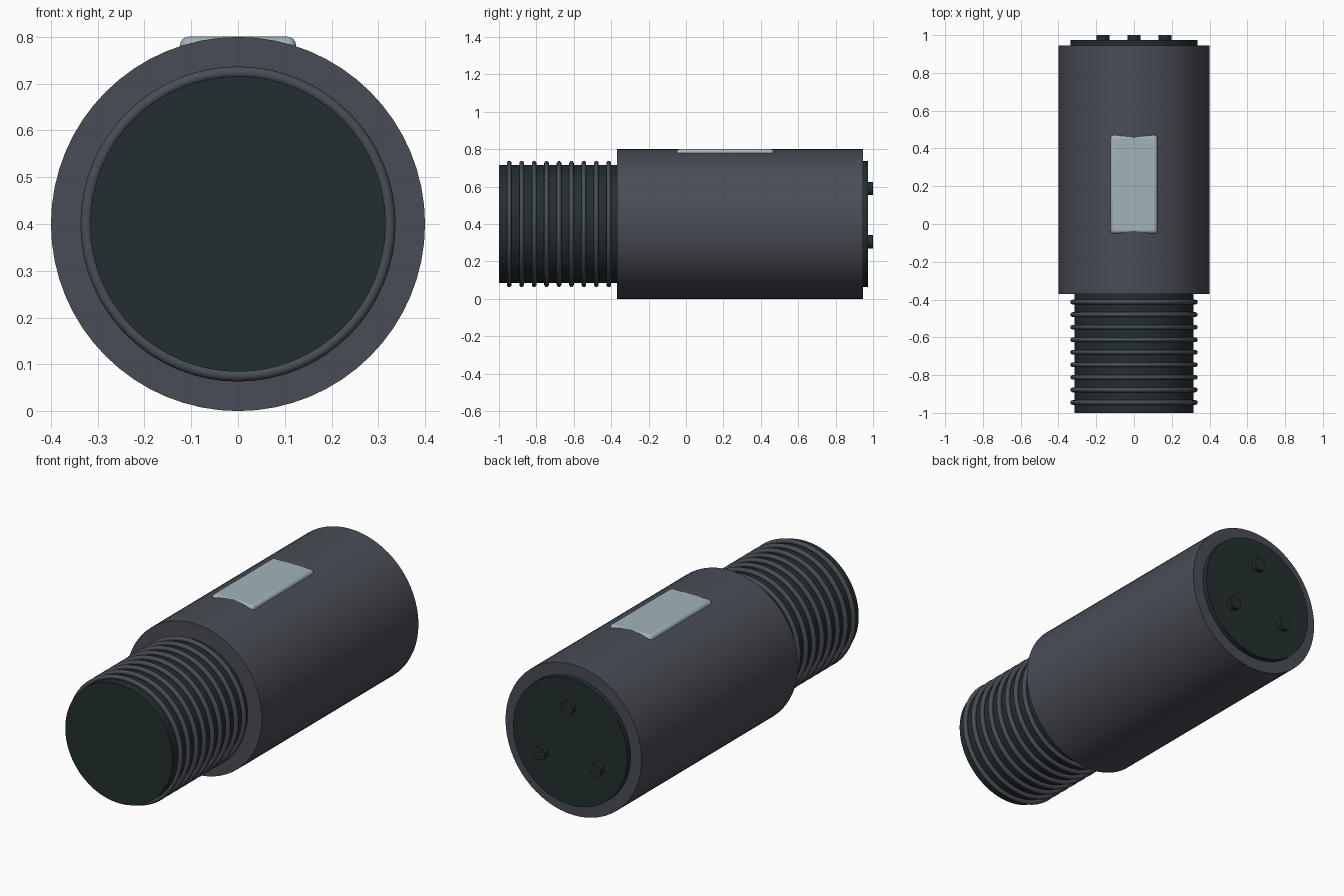
import bpy, math

if "Cube" in bpy.data.objects:
    bpy.data.objects.remove(bpy.data.objects["Cube"])

CZ = 0.4  # height of the long axis


def material(name, rgb):
    m = bpy.data.materials.new(name)
    m.diffuse_color = (*rgb, 1.0)
    m.use_nodes = True
    m.node_tree.nodes["Principled BSDF"].inputs["Base Color"].default_value = m.diffuse_color
    return m


GREY = material("slate grey", (0.068, 0.073, 0.092))
DARK = material("dark green black", (0.017, 0.028, 0.028))
PALE = material("pale blue grey", (0.36, 0.45, 0.49))


def finish(name, mat):
    ob = bpy.context.object
    ob.name = name
    ob.data.materials.append(mat)
    bpy.ops.object.shade_smooth_by_angle(angle=math.radians(35))
    return ob


def cylinder(name, radius, y0, y1, mat, x=0.0, z=CZ, sides=64):
    bpy.ops.mesh.primitive_cylinder_add(
        vertices=sides, radius=radius, depth=y1 - y0,
        location=(x, (y0 + y1) / 2, z), rotation=(math.pi / 2, 0, 0))
    return finish(name, mat)


# Main barrel, narrow threaded neck and rear cap
cylinder("barrel", 0.4, -0.37, 0.945, GREY)
cylinder("neck", 0.316, -1.0, -0.36, DARK)
cylinder("rear_cap", 0.336, 0.93, 0.973, DARK)

# Thread rings along the neck
for i in range(9):
    bpy.ops.mesh.primitive_torus_add(
        major_radius=0.3245, minor_radius=0.0125,
        major_segments=64, minor_segments=12,
        location=(0, -0.945 + i * 0.0665, CZ), rotation=(math.pi / 2, 0, 0))
    finish(f"thread_ring_{i + 1}", GREY)

# Three contact pins in a triangle on the rear cap
for i in range(3):
    a = math.pi / 2 + i * 2 * math.pi / 3
    cylinder(f"contact_pin_{i + 1}", 0.035, 0.96, 1.0, DARK,
             x=0.19 * math.cos(a), z=CZ + 0.19 * math.sin(a), sides=32)

# Rounded window plate let into the top of the barrel
bpy.ops.mesh.primitive_cube_add(size=1, location=(0, 0.21, 0.7705))
plate = bpy.context.object
plate.scale = (0.248, 0.522, 0.06)
bpy.ops.object.transform_apply(location=False, rotation=False, scale=True)
finish("window_plate", PALE)
bevel = plate.modifiers.new("rounding", 'BEVEL')
bevel.width = 0.018
bevel.segments = 4
